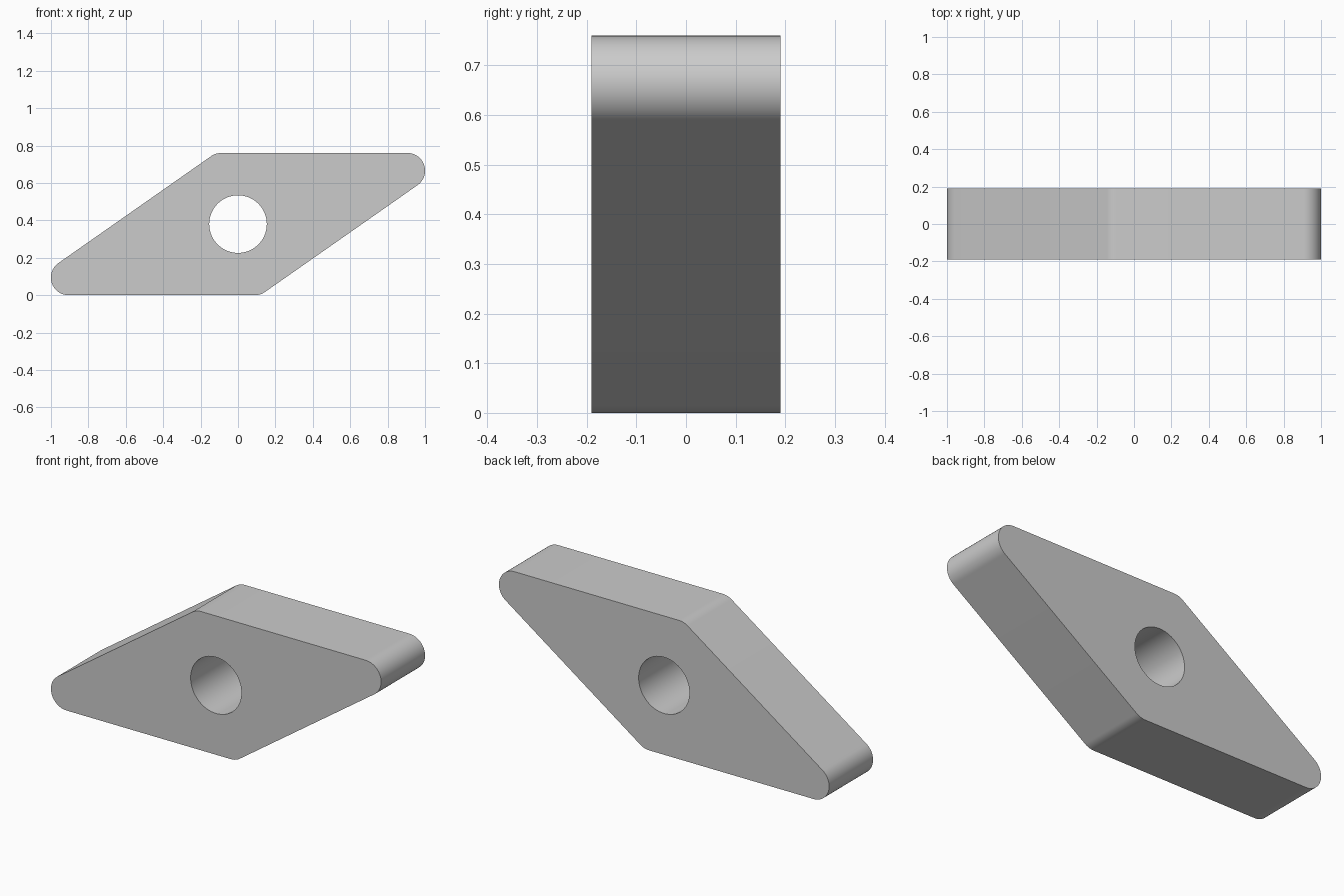
import bpy, bmesh
from math import radians, sin, cos, tan, pi
from mathutils import Vector

if "Cube" in bpy.data.objects:
    bpy.data.objects.remove(bpy.data.objects["Cube"])

H, DEPTH = 0.76, 0.38        # height and thickness
ANGLE = radians(35)          # acute angle of the rhombus
R, HOLE_R = 0.0944, 0.154    # corner and hole radii
SIDE = H / sin(ANGLE)
TIP = (SIDE + H / tan(ANGLE)) / 2


def arc(cx, cz, r, start, sweep, n):
    return [(cx + r * cos(start + sweep * i / n), cz + r * sin(start + sweep * i / n))
            for i in range(n + 1)]


# Half of the rounded rhombus outline: sharp right tip, then blunt top-left corner
z = H / 2 - R
half = arc(TIP - R / tan(ANGLE / 2), z, R, ANGLE - pi / 2, pi - ANGLE, 32)
half += arc(TIP - SIDE + R * tan(ANGLE / 2), z, R, pi / 2, ANGLE, 10)
outline = half + [(-x, -y) for x, y in half]
hole = arc(0, 0, HOLE_R, 0, 2 * pi, 64)[:-1]

# Fill the profile around the hole and extrude it through the thickness
bm = bmesh.new()
edges = []
for loop in (outline, hole):
    verts = [bm.verts.new((x, -DEPTH / 2, y + H / 2)) for x, y in loop]
    edges += [bm.edges.new((v, verts[i - 1])) for i, v in enumerate(verts)]
bmesh.ops.triangle_fill(bm, edges=edges, use_beauty=True, normal=Vector((0, -1, 0)))
new = bmesh.ops.extrude_face_region(bm, geom=bm.faces[:], use_keep_orig=True)["geom"]
bmesh.ops.translate(bm, vec=(0, DEPTH, 0),
                    verts=[g for g in new if isinstance(g, bmesh.types.BMVert)])
bmesh.ops.recalc_face_normals(bm, faces=bm.faces[:])

mesh = bpy.data.meshes.new("cutting_insert")
bm.to_mesh(mesh)
bm.free()
insert = bpy.data.objects.new("cutting_insert", mesh)
bpy.context.collection.objects.link(insert)

# Smooth the rounded corners and bore, keep the rims sharp
bpy.context.view_layer.objects.active = insert
insert.select_set(True)
bpy.ops.object.shade_smooth_by_angle(angle=radians(30))
